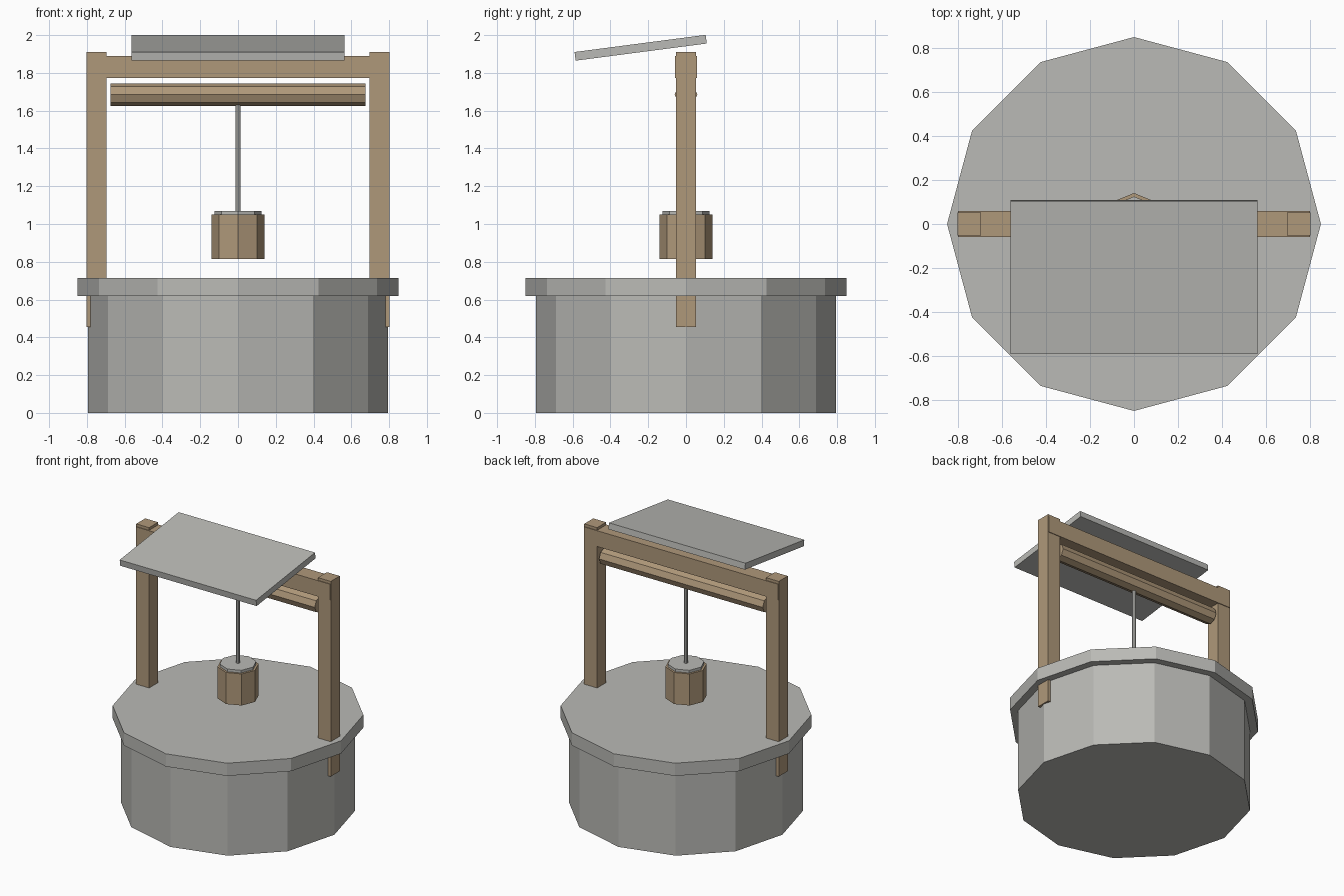
import bpy, math

if "Cube" in bpy.data.objects:
    bpy.data.objects.remove(bpy.data.objects["Cube"])

def mat(name, rgb):
    m = bpy.data.materials.new(name)
    m.diffuse_color = (*rgb, 1)
    m.use_nodes = True
    m.node_tree.nodes["Principled BSDF"].inputs["Base Color"].default_value = m.diffuse_color
    return m

STONE = mat("stone grey", (0.49, 0.49, 0.465))
WOOD = mat("weathered wood", (0.43, 0.315, 0.195))

def finish(name, m):
    o = bpy.context.object
    o.name = name
    o.data.materials.append(m)
    return o

def prism(name, m, sides, r, z0, z1):
    """Flat-sided upright cylinder with a corner pointing along +y."""
    bpy.ops.mesh.primitive_cylinder_add(vertices=sides, radius=r, depth=z1 - z0,
                                        location=(0, 0, (z0 + z1) / 2))
    return finish(name, m)

def box(name, m, size, loc, rot_x=0):
    bpy.ops.mesh.primitive_cube_add(size=1, location=loc, rotation=(rot_x, 0, 0))
    o = finish(name, m)
    o.scale = size
    return o

# Stone well body and overhanging rim
prism("well_wall", STONE, 12, 0.795, 0, 0.63)
prism("well_rim", STONE, 12, 0.85, 0.62, 0.715)

# Posts and crossbeam
for side, s in (("left", -1), ("right", 1)):
    box(side + "_post", WOOD, (0.106, 0.106, 1.455), (s * 0.749, 0, 1.1825))
box("crossbeam", WOOD, (1.60, 0.116, 0.118), (0, 0, 1.831))

# Octagonal winding roller
bpy.ops.mesh.primitive_cylinder_add(vertices=8, radius=0.06, depth=1.35,
                                    location=(0, 0, 1.685), rotation=(0, math.pi / 2, 0))
finish("roller", WOOD)

# Rope, bucket and bucket lid
prism("rope", STONE, 8, 0.0135, 1.06, 1.66)
prism("bucket", WOOD, 8, 0.141, 0.815, 1.05)
prism("bucket_lid", STONE, 8, 0.125, 1.04, 1.07)

# Tilted roof slab
box("roof_slab", STONE, (1.125, 0.70, 0.046), (0, -0.24, 1.933), 0.13)
